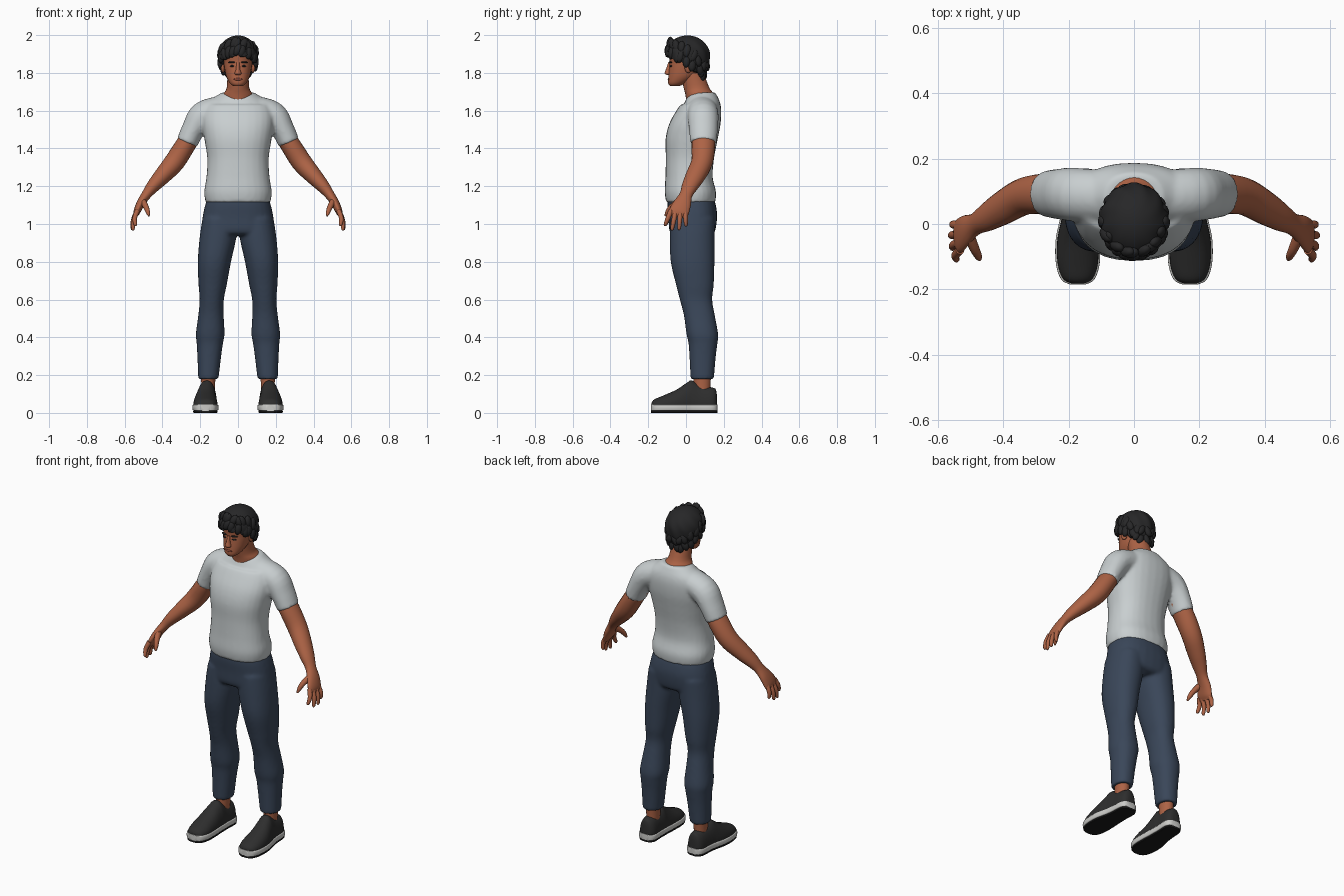
import bpy, bmesh, math, random
from mathutils import Vector, Matrix

if "Cube" in bpy.data.objects:
    bpy.data.objects.remove(bpy.data.objects["Cube"])

random.seed(4)


def material(name, col):
    m = bpy.data.materials.new(name)
    m.diffuse_color = (*col, 1)
    m.use_nodes = True
    m.node_tree.nodes["Principled BSDF"].inputs["Base Color"].default_value = m.diffuse_color
    return m


SKIN = material("skin", (0.42, 0.125, 0.06))
LIP = material("lip", (0.25, 0.065, 0.04))
HAIR = material("hair_black", (0.02, 0.02, 0.021))
SHIRT = material("shirt_grey", (0.58, 0.62, 0.63))
DENIM = material("denim_blue", (0.042, 0.062, 0.1))
SHOE = material("shoe_black", (0.027, 0.027, 0.027))
SOLE = material("sole_white", (0.6, 0.6, 0.58))
TREAD = material("tread_black", (0.01, 0.01, 0.01))


def spline(rows, steps=4):
    """Catmull-Rom interpolation of tuples."""
    out = []
    for i in range(len(rows) - 1):
        a, b, c, d = (rows[max(i - 1, 0)], rows[i], rows[i + 1], rows[min(i + 2, len(rows) - 1)])
        for s in range(steps):
            t = s / steps
            out.append([q + 0.5 * t * (r - p + t * (2 * p - 5 * q + 4 * r - w + t * (3 * (q - r) + w - p)))
                        for p, q, r, w in zip(a, b, c, d)])
    return out + [list(rows[-1])]


def loft(bm, rings, power=2.0, n=28):
    """Skin a closed surface over (centre, u radius, v radius) rings."""
    loops = []
    for c, u, v in rings:
        loop = []
        for k in range(n):
            a = 2 * math.pi * k / n
            cu, sv = math.cos(a), math.sin(a)
            e = 2 / power
            loop.append(bm.verts.new(c + u * math.copysign(abs(cu) ** e, cu)
                                     + v * math.copysign(abs(sv) ** e, sv)))
        loops.append(loop)
    for p, q in zip(loops, loops[1:]):
        for k in range(n):
            bm.faces.new((p[k], p[(k + 1) % n], q[(k + 1) % n], q[k]))
    bm.faces.new(loops[0])
    bm.faces.new(loops[-1])


def stack(bm, rows, power=2.0, cx=0.0):
    """Horizontal rings: (z, x, y, rx, ry)."""
    loft(bm, [(Vector((x, y, z)), Vector((rx, 0, 0)), Vector((0, ry, 0)))
              for z, x, y, rx, ry in spline(rows)], power)


def stack_y(bm, rows, power=2.0):
    """Upright rings along y: (y, x, z, rx, rz)."""
    loft(bm, [(Vector((x, y, z)), Vector((rx, 0, 0)), Vector((0, 0, rz)))
              for y, x, z, rx, rz in spline(rows)], power)


def tube(bm, rows, n=20):
    """Limb along a path: (x, y, z, thickness radius, depth radius)."""
    rows = spline(rows)
    pts = [Vector(r[:3]) for r in rows]
    rings = []
    for i, r in enumerate(rows):
        t = (pts[min(i + 1, len(pts) - 1)] - pts[max(i - 1, 0)]).normalized()
        u = Vector((0, 1, 0))
        u = (u - t * u.dot(t)).normalized()
        rings.append((pts[i], u * r[4], t.cross(u) * r[3]))
    loft(bm, rings, n=n)


def blob(bm, loc, radii, rot=None, sub=3):
    m = Matrix.Translation(loc) @ (rot or Matrix()) @ Matrix.Diagonal((*radii, 1))
    return bmesh.ops.create_icosphere(bm, subdivisions=sub, radius=1, matrix=m)["verts"]


def mirror(bm):
    g = bmesh.ops.duplicate(bm, geom=bm.verts[:] + bm.edges[:] + bm.faces[:])["geom"]
    for v in g:
        if isinstance(v, bmesh.types.BMVert):
            v.co.x *= -1


def finish(bm, name, mat, voxel=0, angle=50):
    bmesh.ops.recalc_face_normals(bm, faces=bm.faces)
    me = bpy.data.meshes.new(name)
    bm.to_mesh(me)
    bm.free()
    me.materials.append(mat)
    ob = bpy.data.objects.new(name, me)
    bpy.context.collection.objects.link(ob)
    bpy.ops.object.select_all(action="DESELECT")
    ob.select_set(True)
    bpy.context.view_layer.objects.active = ob
    if voxel:
        r = ob.modifiers.new("fuse", "REMESH")
        r.mode, r.voxel_size, r.use_smooth_shade = "VOXEL", voxel, True
        s = ob.modifiers.new("soften", "SMOOTH")
        s.factor, s.iterations = 0.5, 6
    else:
        bpy.ops.object.shade_smooth_by_angle(angle=math.radians(angle))
    return ob


# Shirt: torso and sleeves fused, neckline dipping at the front
bm = bmesh.new()
stack(bm, [(1.115, 0, .025, .172, .13), (1.17, 0, .023, .179, .136), (1.25, 0, .016, .167, .125),
           (1.35, 0, .021, .163, .128), (1.45, 0, .03, .178, .138), (1.53, 0, .047, .19, .136),
           (1.60, 0, .068, .186, .119), (1.645, 0, .08, .162, .1), (1.678, 0, .082, .115, .083),
           (1.698, 0, .082, .085, .072)], 2.3)
for v in bm.verts:
    if v.co.z > 1.64 and v.co.y < .08:
        v.co.z -= .25 * (.08 - v.co.y)
sleeve = [(.09, .085, 1.61, .07, .08), (.185, .09, 1.575, .074, .082),
          (.235, .092, 1.505, .062, .077), (.27, .092, 1.43, .057, .07)]
for s in (1, -1):
    tube(bm, [(s * r[0], *r[1:]) for r in sleeve])
finish(bm, "shirt", SHIRT, .009)

# Trousers: hips and two legs fused
bm = bmesh.new()
stack(bm, [(1.14, 0, .025, .16, .12), (1.10, 0, .03, .174, .128), (1.04, 0, .036, .187, .129),
           (.96, 0, .033, .194, .12), (.94, 0, .033, .17, .09)], 2.4)
leg = [(1.03, .098, .035, .09, .118), (.93, .106, .033, .097, .119), (.8, .125, .035, .088, .116),
       (.68, .134, .047, .075, .1), (.6, .139, .053, .064, .086), (.52, .143, .07, .067, .082),
       (.42, .147, .086, .076, .084), (.37, .149, .09, .07, .077), (.3, .152, .088, .063, .07),
       (.18, .157, .086, .054, .062)]
for s in (1, -1):
    stack(bm, [(r[0], s * r[1], *r[2:]) for r in leg], 2.2)
finish(bm, "trousers", DENIM, .009)

# Arms with hands
bm = bmesh.new()
tube(bm, [(.20, .09, 1.53, .045, .05), (.267, .092, 1.435, .052, .062), (.335, .085, 1.33, .054, .057),
          (.40, .05, 1.255, .045, .052), (.45, .02, 1.2, .035, .043), (.485, 0, 1.155, .026, .034),
          (.515, -.018, 1.11, .022, .046), (.535, -.037, 1.065, .018, .053), (.543, -.042, 1.04, .008, .045)])
for y0, tip in ((-.08, (.545, -.112, .99)), (-.055, (.558, -.075, .966)),
                (-.03, (.562, -.037, .968)), (-.004, (.556, .0, .988))):
    base, tip = Vector((.533, y0, 1.07)), Vector(tip)
    mid = base.lerp(tip, .5) + Vector((.008, 0, 0))
    tube(bm, [(*base, .014, .014), (*mid, .0125, .0125), (*base.lerp(tip, .9), .0095, .0095),
              (*tip, .004, .004)], 10)
tube(bm, [(.507, -.03, 1.125, .018, .02), (.487, -.078, 1.09, .015, .015),
          (.476, -.1, 1.06, .011, .011), (.472, -.11, 1.042, .004, .004)], 10)
mirror(bm)
finish(bm, "arms", SKIN)

# Ankles
bm = bmesh.new()
stack(bm, [(.06, .16, .085, .035, .04), (.14, .158, .085, .036, .044), (.22, .157, .086, .04, .048)])
mirror(bm)
finish(bm, "ankles", SKIN)

# Shoes: upper, white sole band and dark tread share one plan
plan = [(-.182, .172, .02, .015), (-.167, .172, .046, .032), (-.12, .172, .062, .052),
        (-.05, .172, .063, .083), (.005, .168, .056, .12), (.03, .165, .053, .132), (.07, .163, .05, .112),
        (.13, .16, .049, .096), (.155, .16, .037, .088), (.163, .16, .02, .06)]
bm = bmesh.new()
stack_y(bm, [(y, x, .04, w, h) for y, x, w, h in plan], 2.2)
for v in bm.verts:
    v.co.z = max(v.co.z, .035)
mirror(bm)
finish(bm, "shoe_uppers", SHOE)
for name, mat, z, h, grow in (("shoe_soles", SOLE, .028, .017, .005), ("shoe_treads", TREAD, .006, .006, .001)):
    bm = bmesh.new()
    stack_y(bm, [(y * 1.015, x, z, w + grow, h) for y, x, w, _ in plan], 8)
    mirror(bm)
    finish(bm, name, mat, angle=35)

# Head, neck, nose and ears
bm = bmesh.new()
stack(bm, [(1.73, 0, -.06, .024, .024), (1.745, 0, -.048, .043, .046), (1.78, 0, -.02, .062, .073),
           (1.82, 0, -.005, .071, .085), (1.86, 0, .005, .076, .092), (1.9, 0, .005, .08, .094),
           (1.95, 0, .005, .06, .07), (1.97, 0, .005, .03, .035)], 2.15)
stack(bm, [(1.62, 0, .085, .085, .08), (1.683, 0, .074, .079, .077), (1.72, 0, .056, .06, .068),
           (1.8, 0, .032, .056, .062)])
stack(bm, [(1.789, 0, -.092, .012, .008), (1.797, 0, -.094, .018, .019), (1.82, 0, -.09, .011, .016),
           (1.855, 0, -.086, .008, .008)])
for s in (1, -1):
    blob(bm, (s * .079, .012, 1.83), (.011, .02, .03), Matrix.Rotation(s * .25, 4, "Z"))
finish(bm, "head", SKIN)

# Face details
bm = bmesh.new()
blob(bm, (0, -.09, 1.766), (.023, .007, .007))
finish(bm, "lips", LIP)
bm = bmesh.new()
for s in (1, -1):
    blob(bm, (s * .032, -.0805, 1.836), (.013, .005, .005), Matrix.Rotation(s * .3, 4, "Z"))
    blob(bm, (s * .034, -.083, 1.856), (.02, .006, .005), Matrix.Rotation(s * .35, 4, "Z"))
finish(bm, "eyes_and_brows", HAIR)

# Hair: wavy cap clipped at the hairline, with overlapping locks
bm = bmesh.new()


def hairline(a):
    f = -math.sin(a)  # 1 at the front, -1 at the back
    return 1.845 + (.05 * f if f > 0 else .075 * f)


for v in blob(bm, (0, 0, 0), (1, 1, 1), sub=5):
    c = v.co.copy()
    a = math.atan2(c.y, c.x)
    k = 1 + .022 * math.sin(9 * a + 5 * c.z) * (1 - c.z * c.z)
    z = 1.895 + c.z * (.103 if c.z > 0 else .15)
    v.co = (c.x * .104 * k, .008 + c.y * .117 * k, max(z, hairline(a) + .008 * math.sin(11 * a)))
for i in range(40):
    a = 2 * math.pi * i / 20 + random.uniform(-.1, .1)
    upper = i >= 20
    z = hairline(a) + (.065 if upper else .022) + random.uniform(-.008, .008)
    r = max(.5, 1 - max(0, (1.88 - z) / .15) ** 2) ** .5 * (.9 if z < 1.93 else .82)
    rot = (Matrix.Rotation(a, 4, "Z") @ Matrix.Rotation(random.uniform(-.5, .5), 4, "X")
           @ Matrix.Rotation(-.12, 4, "Y"))
    blob(bm, (math.cos(a) * .104 * r, .008 + math.sin(a) * .117 * r, z), (.017, .021, .036), rot, 2)
finish(bm, "hair", HAIR)
